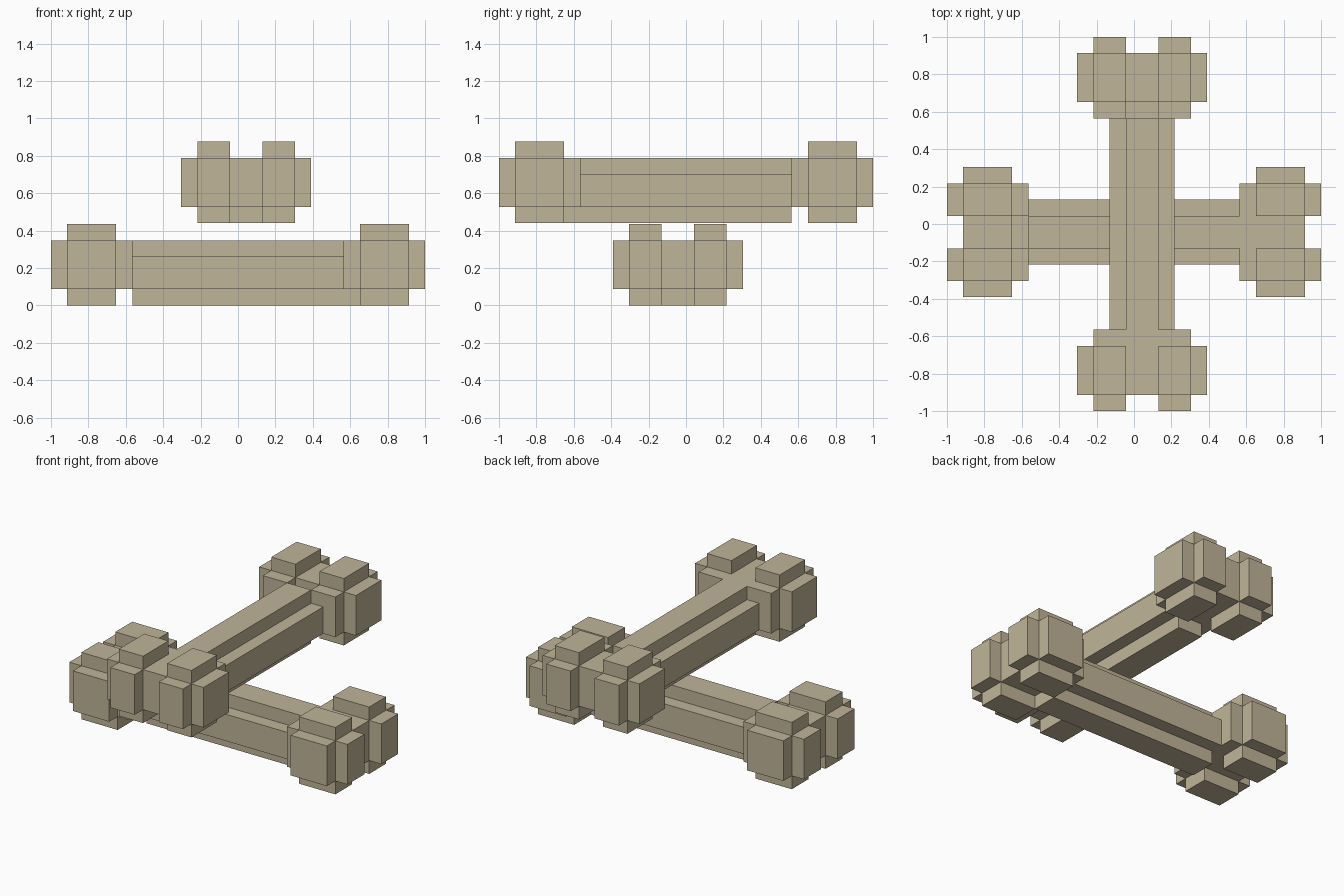
import bpy
import bmesh
from mathutils import Matrix, Vector

cube = bpy.data.objects.get("Cube")
if cube:
    bpy.data.objects.remove(cube, do_unlink=True)

U = 2 / 23  # one block unit

bone_colour = bpy.data.materials.new("bone_tan")
colour = (0.53, 0.46, 0.32, 1)
bone_colour.diffuse_color = colour
bone_colour.use_nodes = True
bone_colour.node_tree.nodes["Principled BSDF"].inputs["Base Color"].default_value = colour


def make_part(name, boxes, placement):
    """Build one part from (centre, size) boxes in block units."""
    bm = bmesh.new()
    for centre, size in boxes:
        matrix = Matrix.Translation(Vector(centre) * U) @ Matrix.Diagonal((*(Vector(size) * U), 1))
        bmesh.ops.create_cube(bm, size=1, matrix=placement @ matrix)
    mesh = bpy.data.meshes.new(name)
    bm.to_mesh(mesh)
    bm.free()
    mesh.materials.append(bone_colour)
    bpy.context.collection.objects.link(bpy.data.objects.new(name, mesh))


def make_bone(name, placement):
    # Shaft with a plus-shaped section; the upright rib reaches one end only
    make_part(name + "_shaft", [
        ((0, -0.5, 2), (2, 14, 4)),
        ((0, 0, 2), (4, 13, 2)),
        ((0, 7, 2), (2, 1, 2)),
    ], placement)
    # Two stepped, rounded knobs at each end
    for end, y in (("near", -9), ("far", 9)):
        for side, x in (("right", -2), ("left", 2)):
            centre = (x, y, 2.5)
            make_part(f"{name}_{end}_{side}_knob", [
                (centre, (4, 3, 3)),
                (centre, (2, 5, 3)),
                (centre, (2, 3, 5)),
            ], placement)


# Lower bone lies across, upper bone rests on it front to back
make_bone("lower_bone", Matrix.Translation((0, -U / 2, 0)) @ Matrix.Rotation(1.5707963, 4, "Z"))
make_bone("upper_bone", Matrix.Translation((U / 2, 0, 5.06 * U)))
